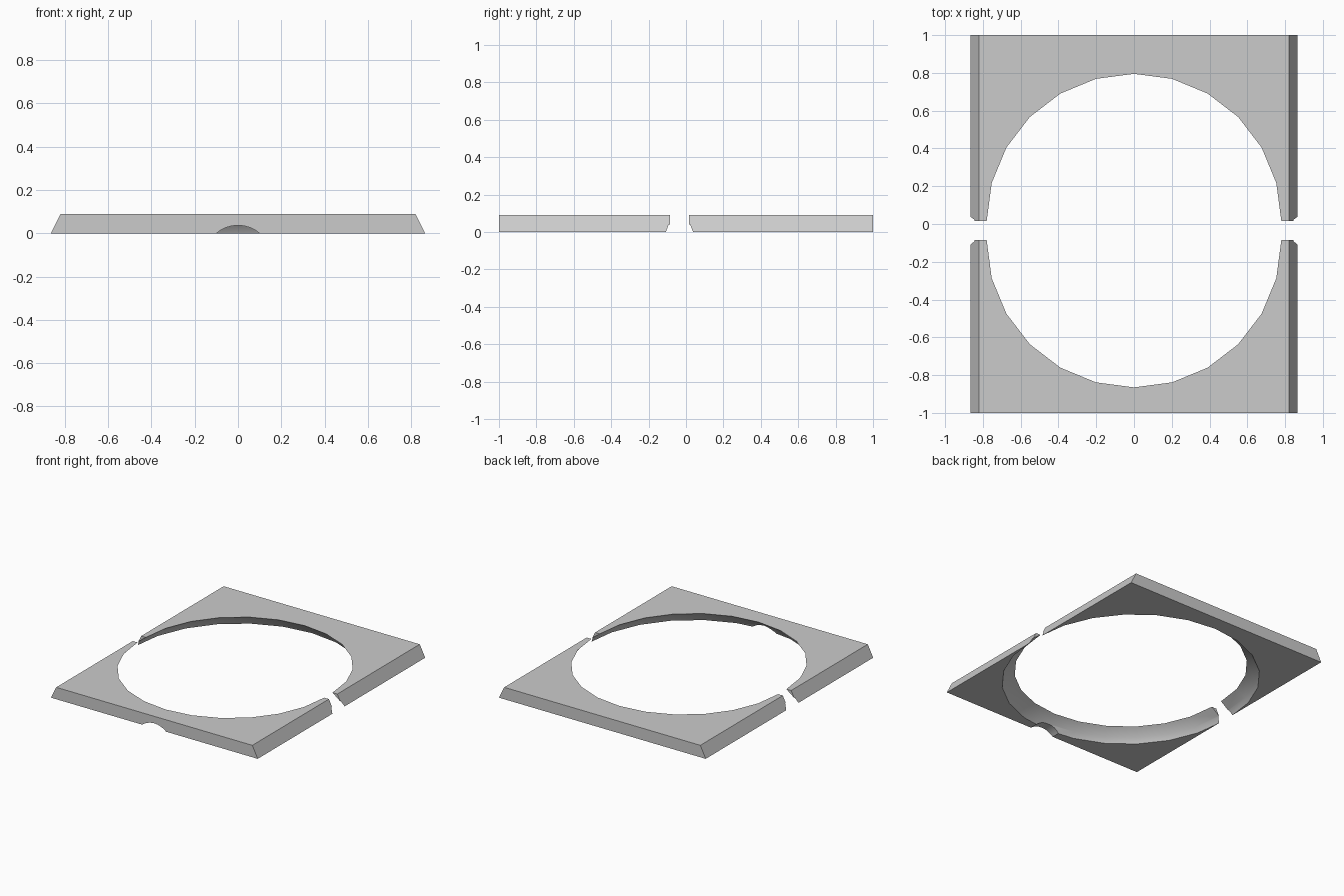
import bpy
import bmesh
from math import cos, sin, pi

if "Cube" in bpy.data.objects:
    bpy.data.objects.remove(bpy.data.objects["Cube"], do_unlink=True)

HEIGHT = 0.09
FRONT_Y, BACK_Y = -0.085, 0.015      # inner ends of the two halves

grey = bpy.data.materials.new("plain grey")
grey.use_nodes = True
grey.diffuse_color = (0.6, 0.6, 0.6, 1)
grey.node_tree.nodes["Principled BSDF"].inputs["Base Color"].default_value = (0.6, 0.6, 0.6, 1)


def loft(name, rings):
    """Closed solid through a stack of matching rings of points."""
    bm = bmesh.new()
    loops = [[bm.verts.new(p) for p in ring] for ring in rings]
    n = len(loops[0])
    for low, high in zip(loops, loops[1:]):
        for i in range(n):
            j = (i + 1) % n
            bm.faces.new((low[i], low[j], high[j], high[i]))
    bm.faces.new(loops[0])
    bm.faces.new(loops[-1])
    bmesh.ops.recalc_face_normals(bm, faces=bm.faces)
    mesh = bpy.data.meshes.new(name)
    bm.to_mesh(mesh)
    bm.free()
    mesh.materials.append(grey)
    obj = bpy.data.objects.new(name, mesh)
    bpy.context.collection.objects.link(obj)
    return obj


def carve(obj, cutter):
    """Cut one solid out of another, then drop the cutter."""
    cutter.hide_render = True
    mod = obj.modifiers.new("cut", 'BOOLEAN')
    mod.operation = 'DIFFERENCE'
    mod.solver = 'EXACT'
    mod.object = cutter
    bpy.context.view_layer.objects.active = obj
    bpy.ops.object.modifier_apply(modifier=mod.name)
    bpy.data.objects.remove(cutter, do_unlink=True)


def half_plate(name, y0, y1, hole_y):
    # Slab with sloping left and right sides
    section = [(-0.865, 0), (0.865, 0), (0.82, HEIGHT), (-0.82, HEIGHT)]
    plate = loft(name, [[(x, y, z) for x, z in section] for y in (y0, y1)])

    # Round opening that flares out towards the underside
    profile = [(0.868, -0.05), (0.868, 0), (0.846, 0.04), (0.78, HEIGHT), (0.78, 0.15)]
    sides = 24
    hole = loft("opening_cutter", [
        [(r * cos(2 * pi * i / sides), hole_y + r * sin(2 * pi * i / sides), z)
         for i in range(sides)] for r, z in profile])
    carve(plate, hole)
    return plate


front = half_plate("front_half", -1, FRONT_Y, FRONT_Y)
back = half_plate("back_half", BACK_Y, 1, BACK_Y)

# Shallow arched notch under the front edge
radius, drop, steps = 0.154, 0.117, 32
notch = loft("notch_cutter", [
    [(radius * cos(2 * pi * i / steps), y, radius * sin(2 * pi * i / steps) - drop)
     for i in range(steps)] for y in (-1.1, -0.8)])
carve(front, notch)

# Smooth the curved walls, keep the edges sharp
bpy.ops.object.select_all(action='DESELECT')
for part in (front, back):
    part.select_set(True)
bpy.context.view_layer.objects.active = front
bpy.ops.object.shade_smooth_by_angle()
